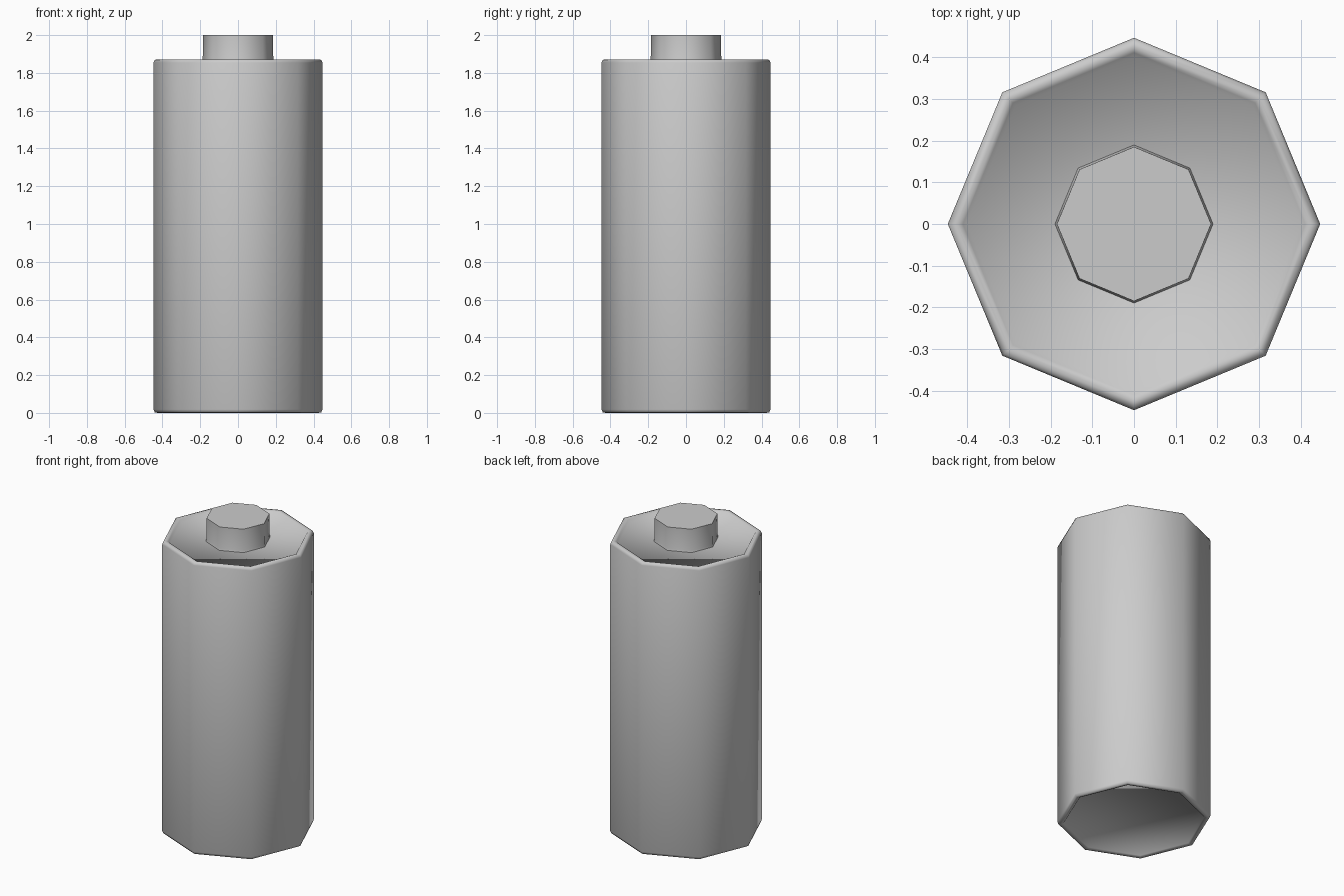
import bpy, bmesh
from math import cos, sin, pi, radians

if "Cube" in bpy.data.objects:
    bpy.data.objects.remove(bpy.data.objects["Cube"])

SIDES = 8


def lathe(name, profile):
    """Sweep a (radius, z) profile into an eight-sided solid, capped at both ends."""
    bm = bmesh.new()
    rings = [[bm.verts.new((r * cos(2 * pi * i / SIDES), r * sin(2 * pi * i / SIDES), z))
              for i in range(SIDES)] for r, z in profile]
    for low, high in zip(rings, rings[1:]):
        for i in range(SIDES):
            j = (i + 1) % SIDES
            bm.faces.new((low[i], low[j], high[j], high[i]))
    bm.faces.new(rings[0][::-1])
    bm.faces.new(rings[-1])
    mesh = bpy.data.meshes.new(name)
    bm.to_mesh(mesh)
    bm.free()
    obj = bpy.data.objects.new(name, mesh)
    bpy.context.collection.objects.link(obj)
    bpy.ops.object.select_all(action='DESELECT')
    obj.select_set(True)
    bpy.context.view_layer.objects.active = obj
    bpy.ops.object.shade_smooth_by_angle(angle=radians(60))
    return obj


# Casing: rounded rim around a shallow recess, same at both ends
BODY_TOP = 1.872
rim = [(0.402, 0.02), (0.411, 0.006), (0.425, 0.0), (0.441, 0.003), (0.447, 0.018)]
lathe("battery_casing", rim + [(r, BODY_TOP - z) for r, z in reversed(rim)])

# Raised contact on the recessed top
lathe("top_terminal", [(0.19, BODY_TOP - 0.021), (0.187, BODY_TOP - 0.008),
                       (0.185, 1.995), (0.185, 2.0)])
